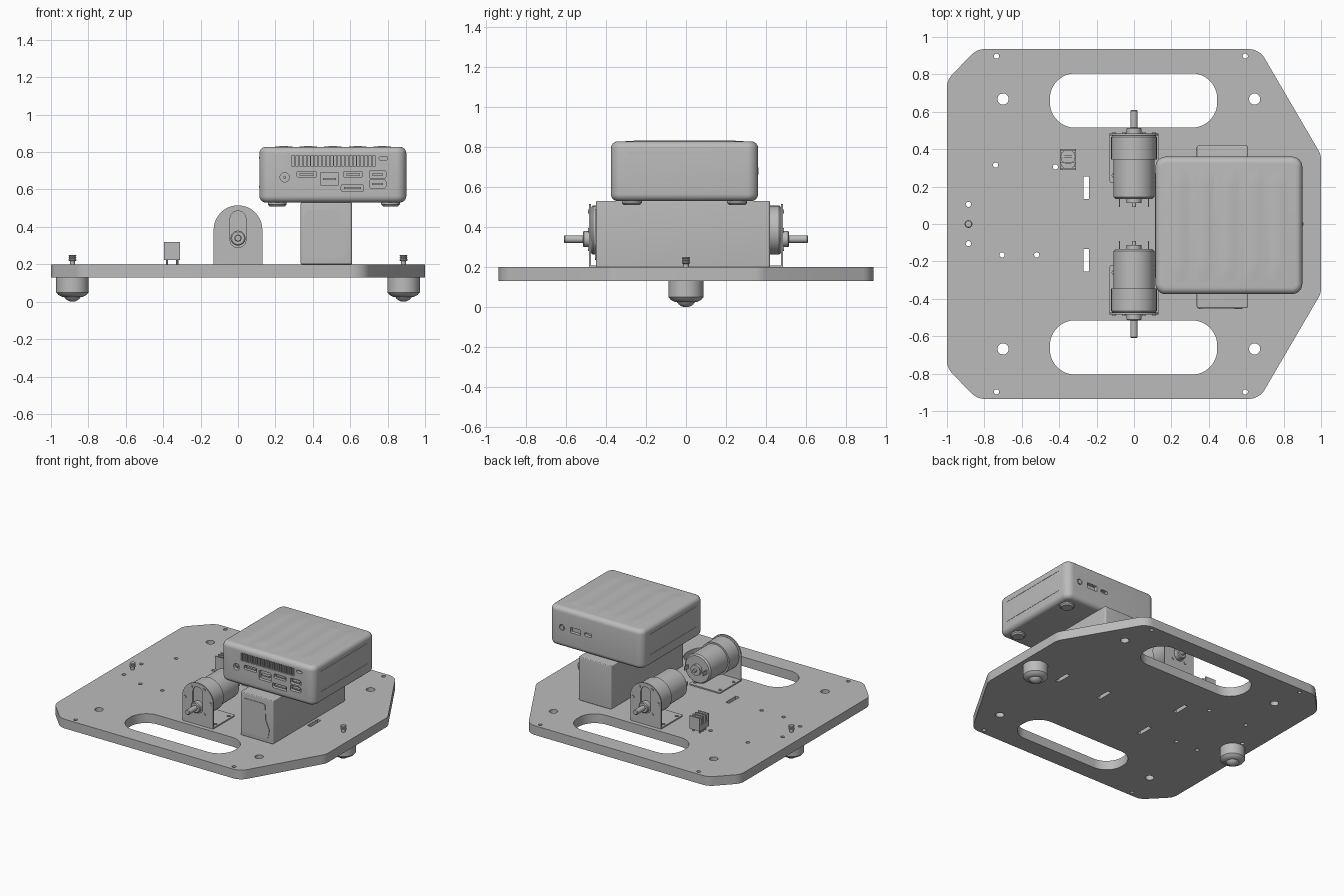
import bpy, bmesh, math
from mathutils import Vector, Matrix

cube = bpy.data.objects.get("Cube")
if cube:
    bpy.data.objects.remove(cube, do_unlink=True)

GREY = (0.5, 0.5, 0.5, 1)
mat = bpy.data.materials.new("plain grey")
mat.use_nodes = True
mat.diffuse_color = GREY
mat.node_tree.nodes["Principled BSDF"].inputs["Base Color"].default_value = GREY
parts = []


def add_mesh(name, mesh):
    obj = bpy.data.objects.new(name, mesh)
    bpy.context.collection.objects.link(obj)
    mesh.materials.clear()
    mesh.materials.append(mat)
    parts.append(obj)
    return obj


def from_bmesh(name, bm):
    bmesh.ops.recalc_face_normals(bm, faces=bm.faces)
    mesh = bpy.data.meshes.new(name)
    bm.to_mesh(mesh)
    bm.free()
    return add_mesh(name, mesh)


# ---- flat loops -------------------------------------------------------
def fillet(points, radius, steps=8):
    out, n = [], len(points)
    for i in range(n):
        p = Vector(points[i])
        a = (Vector(points[i - 1]) - p).normalized()
        b = (Vector(points[(i + 1) % n]) - p).normalized()
        half = a.angle(b) / 2
        cut = radius / math.tan(half)
        start, end = p + a * cut, p + b * cut
        centre = p + (a + b).normalized() * (radius / math.sin(half))
        u, v = start - centre, end - centre
        sweep = u.angle(v)
        for k in range(steps + 1):
            t = k / steps
            out.append(centre + (u * math.sin((1 - t) * sweep) + v * math.sin(t * sweep)) / math.sin(sweep))
    return out


def rect(x0, x1, y0, y1, r=0.005, steps=4):
    return fillet([(x0, y0), (x1, y0), (x1, y1), (x0, y1)], r, steps)


def circle(x, y, r, n=24):
    return [Vector((x + r * math.cos(2 * math.pi * i / n), y + r * math.sin(2 * math.pi * i / n))) for i in range(n)]


def sheet(name, loops, low, high, upright=False):
    """Filled loops given thickness along z, or along y when upright."""
    curve = bpy.data.curves.new(name, 'CURVE')
    curve.dimensions = '2D'
    curve.fill_mode = 'BOTH'
    curve.extrude = (high - low) / 2
    for loop in loops:
        spline = curve.splines.new('POLY')
        spline.points.add(len(loop) - 1)
        for point, co in zip(spline.points, loop):
            point.co = (co[0], co[1], 0, 1)
        spline.use_cyclic_u = True
    tmp = bpy.data.objects.new(name, curve)
    bpy.context.collection.objects.link(tmp)
    bpy.context.view_layer.update()
    mesh = bpy.data.meshes.new_from_object(tmp.evaluated_get(bpy.context.evaluated_depsgraph_get()))
    bpy.data.objects.remove(tmp)
    mid = (low + high) / 2
    if upright:
        mesh.transform(Matrix.Translation((0, mid, 0)) @ Matrix.Rotation(math.pi / 2, 4, 'X'))
    else:
        mesh.transform(Matrix.Translation((0, 0, mid)))
    bm = bmesh.new()
    bm.from_mesh(mesh)
    bmesh.ops.remove_doubles(bm, verts=bm.verts, dist=0.00005)
    return from_bmesh(name, bm)


# ---- solids -----------------------------------------------------------
def lathe(name, profile, origin, axis=(0, 0, 1), steps=40):
    bm = bmesh.new()
    verts = [bm.verts.new((r, 0, t)) for r, t in profile]
    edges = [bm.edges.new(pair) for pair in zip(verts, verts[1:])]
    bmesh.ops.spin(bm, geom=verts + edges, cent=(0, 0, 0), axis=(0, 0, 1), angle=2 * math.pi, steps=steps)
    bmesh.ops.remove_doubles(bm, verts=bm.verts, dist=0.0001)
    turn = Vector((0, 0, 1)).rotation_difference(Vector(axis)).to_matrix().to_4x4()
    bm.transform(Matrix.Translation(origin) @ turn)
    return from_bmesh(name, bm)


def box(name, x0, x1, y0, y1, z0, z1, side=0.0, rim=0.0):
    bm = bmesh.new()
    size = Matrix.Diagonal((x1 - x0, y1 - y0, z1 - z0, 1))
    centre = Matrix.Translation(((x0 + x1) / 2, (y0 + y1) / 2, (z0 + z1) / 2))
    bmesh.ops.create_cube(bm, size=1, matrix=centre @ size)
    tall = [e for e in bm.edges if abs(e.verts[0].co.z - e.verts[1].co.z) > 0.001]
    if side:
        bmesh.ops.bevel(bm, geom=tall, offset=side, segments=8, profile=0.5, affect='EDGES')
    if rim:
        flat = [e for e in bm.edges if abs(e.verts[0].co.z - e.verts[1].co.z) < 0.001]
        bmesh.ops.bevel(bm, geom=flat, offset=rim, segments=6, profile=0.5, affect='EDGES')
    return from_bmesh(name, bm)


def cut(target, cutter):
    mod = target.modifiers.new("cut", 'BOOLEAN')
    mod.operation, mod.solver, mod.object = 'DIFFERENCE', 'EXACT', cutter
    bpy.context.view_layer.update()
    mesh = bpy.data.meshes.new_from_object(target.evaluated_get(bpy.context.evaluated_depsgraph_get()))
    target.modifiers.clear()
    target.data = mesh
    parts.remove(cutter)
    bpy.data.objects.remove(cutter)


# ---- base plate with slots and holes ------------------------------------
half = [(-1, 0.77), (-0.84, 0.935), (0.67, 0.935), (1, 0.37)]
outline = fillet(half + [(x, -y) for x, y in reversed(half)], 0.1)
holes = []
for s in (1, -1):
    holes.append(rect(-0.45, 0.445, s * 0.66 - 0.145, s * 0.66 + 0.145, 0.135, 12))
    holes += [circle(x, s * 0.668, 0.03) for x in (-0.70, 0.645)]
    holes += [circle(x, s * 0.898, 0.014, 16) for x in (-0.735, 0.595)]
    holes.append(rect(-0.27, -0.24, s * 0.193 - 0.06, s * 0.193 + 0.06, 0.002))
    holes.append(circle(-0.885, s * 0.105, 0.014, 16))
for x, y in ((-0.74, 0.315), (-0.42, 0.305), (-0.705, -0.165), (-0.52, -0.165)):
    holes.append(circle(x, y, 0.014, 16))
holes += [rect(x, x + 0.03, -0.06, 0.06, 0.002) for x in (0.255, 0.625)]
sheet("base_plate", [outline] + holes, 0.13, 0.2)

# ---- ball casters ---------------------------------------------------------
for side, x in (("right", -0.885), ("left", 0.885)):
    lathe(side + "_caster_housing", [(0, 0.13), (0.087, 0.13), (0.087, 0.05), (0.075, 0.036), (0.055, 0.026), (0, 0.026)], (x, 0, 0))
    ball = [(0.052 * math.sin(a * math.pi / 12), 0.052 - 0.052 * math.cos(a * math.pi / 12)) for a in range(7)]
    lathe(side + "_caster_ball", ball, (x, 0, 0))
    stud = [(0, 0.19), (0.014, 0.19), (0.014, 0.217), (0.021, 0.22)]
    for z in (0.226, 0.236, 0.246):
        stud += [(0.021, z), (0.017, z + 0.004)]
    lathe(side + "_caster_stud", stud + [(0, 0.25)], (x, 0, 0), steps=20)

# ---- gear motors and brackets ---------------------------------------------
AXIS, SHAFT = 0.385, 0.34
arch = [(-0.13, 0.2), (0.13, 0.2)]
arch += [(0.13 * math.cos(a * math.pi / 24), AXIS + 0.13 * math.sin(a * math.pi / 24)) for a in range(25)]
ring = [(0.107 * math.cos(a * math.pi / 3), AXIS + 0.107 * math.sin(a * math.pi / 3)) for a in range(6)]
for side, s in (("back", 1), ("front", -1)):
    axis = (0, s, 0)
    span = sorted((s * 0.474, s * 0.483))
    sheet(side + "_motor_bracket", [arch, rect(-0.042, 0.042, 0.29, 0.485, 0.04, 8)], *span, upright=True)
    low, high = sorted((s * 0.22, s * 0.483))
    feet = [circle(x, s * y, 0.012, 12) for x in (-0.105, 0.105) for y in (0.26, 0.42)]
    sheet(side + "_bracket_foot", [rect(-0.13, 0.13, low, high, 0.01)] + feet, 0.2, 0.209)
    lathe(side + "_motor_body", [(0, 0.135), (0.1, 0.135), (0.11, 0.145), (0.11, 0.345), (0.122, 0.345),
          (0.122, 0.465), (0.115, 0.474), (0, 0.474)], (0, 0, AXIS), axis)
    lathe(side + "_motor_end_hub", [(0, 0.09), (0.012, 0.09), (0.012, 0.112), (0.04, 0.112), (0.04, 0.136)], (0, 0, AXIS), axis)
    lathe(side + "_motor_shaft", [(0, 0.47), (0.04, 0.47), (0.04, 0.51), (0.034, 0.515), (0.019, 0.515),
          (0.019, 0.605), (0.015, 0.61), (0, 0.61)], (0, 0, SHAFT), axis, 28)
    for x, z in ring:
        lathe(side + "_bracket_screw", [(0, 0.48), (0.011, 0.48), (0.011, 0.488), (0, 0.488)], (x, 0, z), axis, 12)
    low, high = sorted((s * 0.09, s * 0.14))
    for x in (-0.078, 0.078):
        box(side + "_motor_terminal", x - 0.003, x + 0.003, low, high, AXIS - 0.015, AXIS + 0.015)

# ---- battery box ------------------------------------------------------------
box("battery_box", 0.335, 0.61, -0.45, 0.42, 0.2, 0.53, 0.012, 0.006)
label = [(0.345, 0.235), (0.57, 0.235), (0.58, 0.3), (0.55, 0.37), (0.545, 0.49), (0.365, 0.49), (0.35, 0.44)]
sheet("battery_label", [fillet(label, 0.02)], -0.454, -0.449, upright=True)

# ---- small computer with cut vents and ports ----------------------------------
case = box("computer_case", 0.115, 0.9, -0.375, 0.36, 0.53, 0.828, 0.055, 0.035)
vents = [rect(0.289 + i * 0.0205, 0.302 + i * 0.0205, 0.722, 0.783, 0.004) for i in range(22)]
ports = [(0.315, 0.42, 0.665, 0.697), (0.44, 0.538, 0.622, 0.692), (0.565, 0.665, 0.665, 0.697),
         (0.552, 0.672, 0.59, 0.625), (0.702, 0.79, 0.66, 0.702), (0.702, 0.79, 0.608, 0.65), (0.755, 0.8, 0.757, 0.777)]
cut(case, sheet("front_cutter", vents + [rect(*p, 0.008) for p in ports] + [circle(0.25, 0.665, 0.025)], -0.4, -0.35, True))
back_ports = [rect(0.635, 0.72, 0.66, 0.7), rect(0.54, 0.6, 0.667, 0.693, 0.01), circle(0.79, 0.68, 0.022)]
cut(case, sheet("back_cutter", back_ports, 0.335, 0.4, True))
for x0, x1, z0, z1 in ports[:-1]:
    mid = (z0 + z1) / 2
    box("port_tongue", x0 + 0.014, x1 - 0.014, -0.372, -0.34, mid - 0.005, mid + 0.005)
lathe("power_jack_pin", [(0, 0.33), (0.008, 0.33), (0.008, 0.372), (0, 0.372)], (0.25, 0, 0.665), (0, -1, 0), 12)
lathe("power_button", [(0, 0.33), (0.017, 0.33), (0.017, 0.362), (0, 0.362)], (0.79, 0, 0.68), (0, 1, 0), 20)

# Raised side trims and gentle waves on the lid
for x in (0.113, 0.898):
    for z in (0.61, 0.765):
        box("case_side_trim", x, x + 0.004, -0.29, 0.27, z, z + 0.008)
bm = bmesh.new()
bmesh.ops.create_grid(bm, x_segments=60, y_segments=24, size=0.5)
for v in bm.verts:
    u, w = v.co.x * 2, v.co.y * 2
    wave = 0.5 - 0.5 * math.cos(5 * math.pi * (u + 1))
    fade = min(1, (1 - abs(w)) * 4)
    v.co = (0.5075 + 0.33 * u, -0.0075 + 0.31 * w, 0.8275 + 0.005 * wave * fade)
from_bmesh("lid_waves", bm)

# Rubber feet
for x in (0.21, 0.815):
    for y in (-0.27, 0.255):
        lathe("computer_foot", [(0, 0.51), (0.04, 0.51), (0.05, 0.52), (0.05, 0.54), (0, 0.54)], (x, y, 0), steps=28)

# ---- terminal block -------------------------------------------------------------
box("terminal_block_base", -0.395, -0.31, 0.29, 0.4, 0.222, 0.265)
box("terminal_block_core", -0.38, -0.325, 0.295, 0.395, 0.265, 0.305)
for y in (0.29, 0.322, 0.356, 0.39):
    box("terminal_block_fin", -0.395, -0.31, y, y + 0.01, 0.26, 0.32)
for x in (-0.38, -0.325):
    for y in (0.315, 0.345, 0.375):
        lathe("terminal_pin", [(0, 0.19), (0.006, 0.19), (0.006, 0.225), (0, 0.225)], (x, y, 0), steps=10)
        lathe("terminal_screw", [(0, 0.26), (0.011, 0.26), (0.011, 0.312), (0, 0.312)], (x, y, 0), steps=12)

# ---- smooth shading with sharp edges ----------------------------------------------
bpy.ops.object.select_all(action='DESELECT')
for obj in parts:
    obj.select_set(True)
bpy.context.view_layer.objects.active = parts[0]
bpy.ops.object.shade_smooth_by_angle(angle=math.radians(35))
